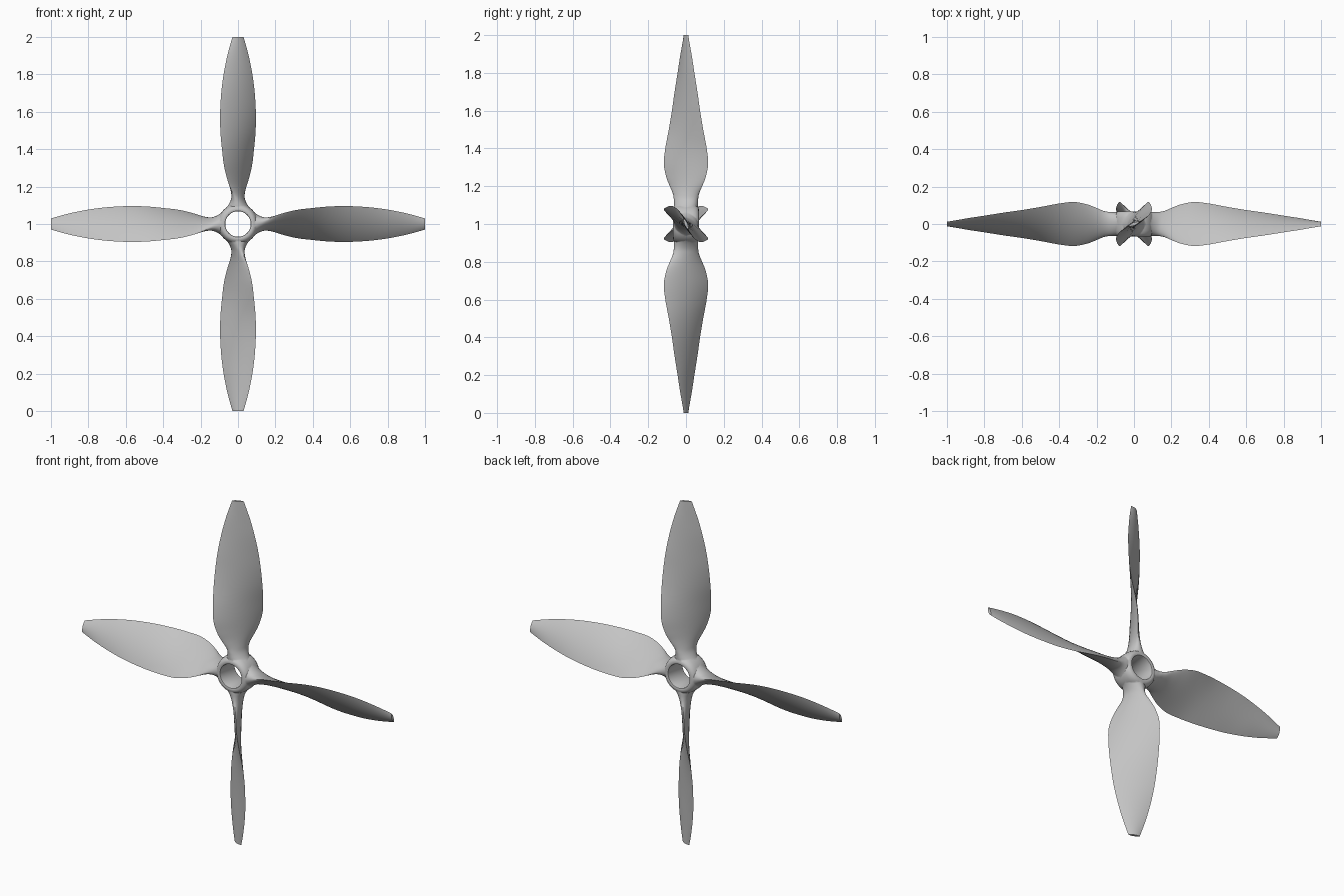
import bpy, bmesh
from math import sin, cos, pi, radians
from mathutils import Matrix, Vector

cube = bpy.data.objects.get("Cube")
if cube:
    bpy.data.objects.remove(cube, do_unlink=True)

metal = bpy.data.materials.new("grey metal")
metal.use_nodes = True
GREY = (0.55, 0.55, 0.55, 1)
metal.diffuse_color = GREY
metal.node_tree.nodes["Principled BSDF"].inputs["Base Color"].default_value = GREY

CENTRE = Vector((0, 0, 1))
SIDES = 32
STEPS = 5

# Blade stations: radius, half chord, pitch in degrees, half thickness, edge sharpness
STATIONS = [
    (.075, .063, 82, .075, 0),
    (.10, .064, 79, .052, 0),
    (.13, .066, 75, .035, 0),
    (.16, .074, 69, .028, .2),
    (.20, .096, 63, .023, .5),
    (.25, .121, 60, .02, .8),
    (.32, .14, 57, .018, 1),
    (.40, .139, 52, .016, 1),
    (.50, .131, 44, .015, 1),
    (.60, .121, 38, .014, 1),
    (.70, .108, 34, .013, 1),
    (.80, .089, 30, .012, 1),
    (.90, .064, 27, .01, 1),
    (1, .032, 22, .008, 1),
]


def spline(rows, steps):
    """Smooth curve through all rows."""
    out = []
    last = len(rows) - 1
    for i in range(last):
        quad = [rows[max(i - 1, 0)], rows[i], rows[i + 1], rows[min(i + 2, last)]]
        for s in range(steps):
            t = s / steps
            out.append([b + t / 2 * (c - a + t * (2*a - 5*b + 4*c - d + t * (3*(b - c) + d - a)))
                        for a, b, c, d in zip(*quad)])
    out.append(rows[-1])
    return out


def bridge(bm, rings, closed):
    n = len(rings[0])
    for i in range(len(rings) if closed else len(rings) - 1):
        a, b = rings[i], rings[(i + 1) % len(rings)]
        for j in range(n):
            k = (j + 1) % n
            bm.faces.new((a[j], a[k], b[k], b[j]))


def finish(bm, name):
    bmesh.ops.recalc_face_normals(bm, faces=bm.faces)
    mesh = bpy.data.meshes.new(name)
    bm.to_mesh(mesh)
    bm.free()
    mesh.materials.append(metal)
    obj = bpy.data.objects.new(name, mesh)
    bpy.context.collection.objects.link(obj)
    return obj


def make_blade(turn):
    bm = bmesh.new()
    spin = Matrix.Rotation(turn, 3, 'Y')
    rings = []
    for r, chord, pitch, thick, sharp in spline(STATIONS, STEPS):
        p = radians(pitch)
        along = Vector((0, sin(p), -cos(p)))
        across = Vector((0, -cos(p), -sin(p)))
        ring = []
        for i in range(SIDES):
            a = 2 * pi * i / SIDES
            h = thick * sin(a) * abs(sin(a)) ** max(sharp, 0)
            co = Vector((r, 0, 0)) + along * chord * cos(a) + across * h
            ring.append(bm.verts.new(CENTRE + spin @ co))
        rings.append(ring)
    bridge(bm, rings, False)
    bm.faces.new(rings[0])
    bm.faces.new(rings[-1])
    return finish(bm, "blade")


# Hub: rounded ring turned about the y axis
half = [(.068, -.061), (.07, -.066), (.075, -.068), (.085, -.067),
        (.094, -.062), (.102, -.05), (.106, -.035), (.108, -.015)]
profile = half + [(r, -y) for r, y in reversed(half)]
bm = bmesh.new()
rings = []
for i in range(2 * SIDES):
    a = pi * i / SIDES
    rings.append([bm.verts.new(CENTRE + Vector((r * cos(a), y, r * sin(a)))) for r, y in profile])
bridge(bm, rings, True)
propeller = finish(bm, "propeller")

# Fuse four blades into the hub
bpy.context.view_layer.objects.active = propeller
for q in range(4):
    blade = make_blade(q * pi / 2)
    union = propeller.modifiers.new("union", 'BOOLEAN')
    union.operation = 'UNION'
    union.solver = 'EXACT'
    union.object = blade
    bpy.ops.object.modifier_apply(modifier=union.name)
    bpy.data.objects.remove(blade, do_unlink=True)

bpy.ops.object.select_all(action='DESELECT')
propeller.select_set(True)
bpy.ops.object.shade_smooth_by_angle(angle=radians(45))
